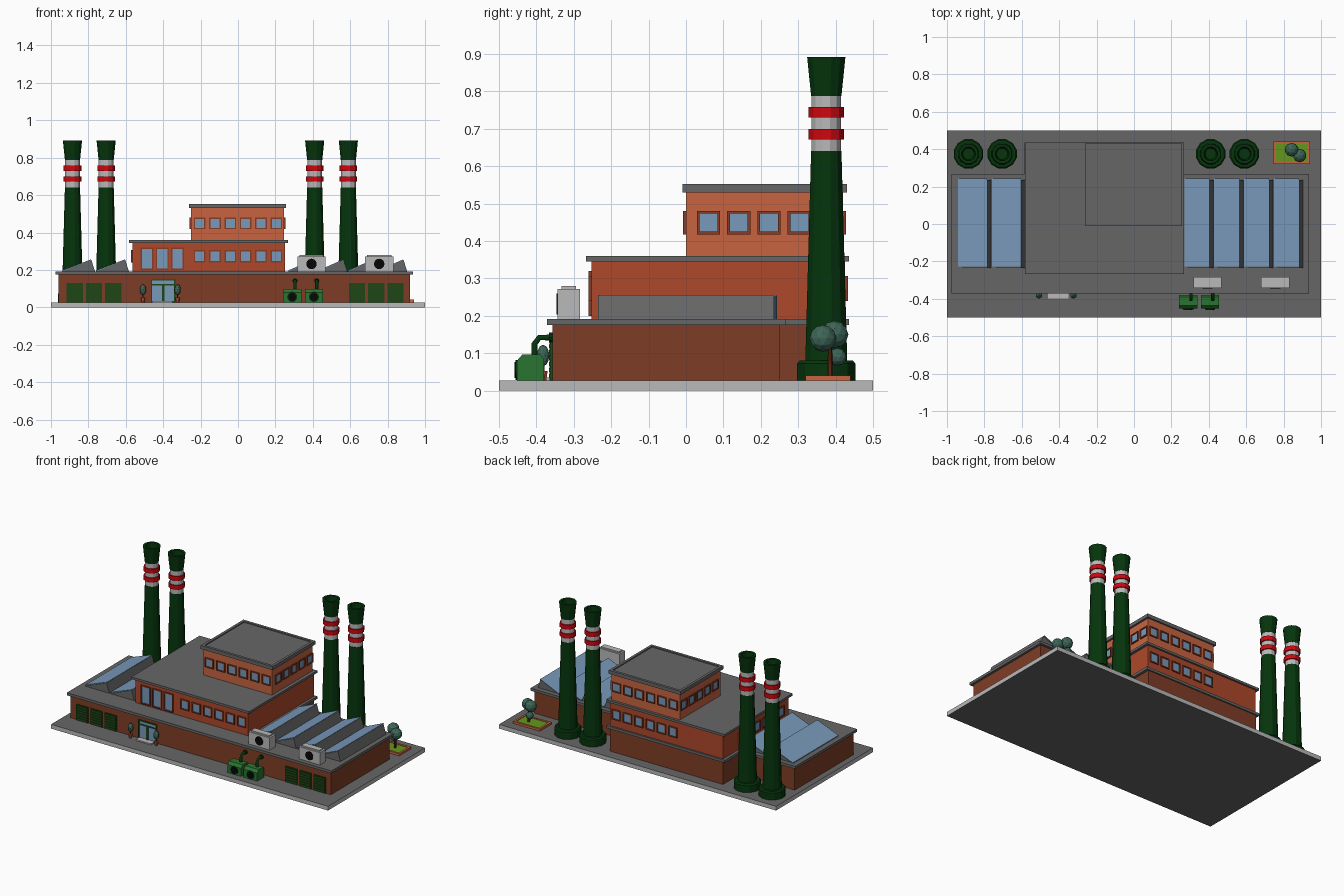
import bpy, bmesh, math
from mathutils import Vector

if "Cube" in bpy.data.objects:
    bpy.data.objects.remove(bpy.data.objects["Cube"])

def mat(name, r, g, b):
    m = bpy.data.materials.new(name)
    m.diffuse_color = [(c / 255) ** 2.2 for c in (r, g, b)] + [1]
    m.use_nodes = True
    m.node_tree.nodes["Principled BSDF"].inputs["Base Color"].default_value = m.diffuse_color
    return m

BRICK1 = mat("brick_dark", 126, 63, 42)
BRICK2 = mat("brick_mid", 172, 74, 46)
BRICK3 = mat("brick_light", 198, 100, 66)
FRAME = mat("window_frame", 135, 62, 42)
GLASS = mat("glass", 120, 152, 185)
ROOF = mat("roof_grey", 102, 102, 102)
LIGHT = mat("light_grey", 184, 184, 184)
GREEN = mat("dark_green", 14, 56, 20)
DOOR = mat("door_green", 36, 72, 28)
MACH = mat("machine_green", 46, 115, 52)
RED = mat("red", 205, 15, 22)
BLACK = mat("black", 15, 15, 15)
GRASS = mat("grass", 100, 150, 35)
LEAF = mat("leaf", 64, 102, 88)
WOOD = mat("wood", 90, 45, 25)

def finish(name, bm, m):
    bmesh.ops.recalc_face_normals(bm, faces=bm.faces)
    me = bpy.data.meshes.new(name)
    bm.to_mesh(me)
    bm.free()
    ob = bpy.data.objects.new(name, me)
    bpy.context.collection.objects.link(ob)
    me.materials.append(m)
    return ob

def boxes(name, m, items):
    """Several boxes (x0, x1, y0, y1, z0, z1) in one object."""
    bm = bmesh.new()
    for x0, x1, y0, y1, z0, z1 in items:
        vs = bmesh.ops.create_cube(bm, size=1)["verts"]
        for v in vs:
            v.co = Vector(((x0, x1)[v.co.x > 0], (y0, y1)[v.co.y > 0], (z0, z1)[v.co.z > 0]))
    return finish(name, bm, m)

def prism(name, m, pts, a, b, axis):
    """Extrude a 2D profile: axis 'y' uses (x,z), axis 'x' uses (y,z)."""
    to3 = (lambda p, t: (p[0], t, p[1])) if axis == "y" else (lambda p, t: (t, p[0], p[1]))
    bm = bmesh.new()
    r0, r1 = [[bm.verts.new(to3(p, t)) for p in pts] for t in (a, b)]
    bm.faces.new(r0)
    bm.faces.new(r1)
    for i in range(len(pts)):
        j = (i + 1) % len(pts)
        bm.faces.new((r0[i], r0[j], r1[j], r1[i]))
    return finish(name, bm, m)

def lathe(name, m, profile, x, y, n=12):
    """Turn a closed (r, z) profile around a vertical axis."""
    bm = bmesh.new()
    rings = [[bm.verts.new((x + r * math.cos(math.tau * (k + .5) / n), y + r * math.sin(math.tau * (k + .5) / n), z))
              for k in range(n)] for r, z in profile]
    for a, b in zip(rings, rings[1:]):
        for k in range(n):
            bm.faces.new((a[k], a[(k + 1) % n], b[(k + 1) % n], b[k]))
    bm.faces.new(rings[0])
    bm.faces.new(rings[-1])
    return finish(name, bm, m)

def ball(name, m, c, r, sz=1):
    bm = bmesh.new()
    bmesh.ops.create_icosphere(bm, subdivisions=2, radius=r)
    for v in bm.verts:
        v.co = Vector((v.co.x, v.co.y, v.co.z * sz)) + Vector(c)
    return finish(name, bm, m)

def wall_box(side, wall, u0, u1, d0, d1, z0, z1):
    """Box on a wall: u runs along the wall, d outward from it."""
    s = -1 if side in ("front", "left") else 1
    a, b = sorted((wall + s * d0, wall + s * d1))
    return (u0, u1, a, b, z0, z1) if side in ("front", "back") else (a, b, u0, u1, z0, z1)

def windows(name, side, wall, centres, w, z0, z1, frame=FRAME, t=.007):
    fr, gl = [], []
    for c in centres:
        a, b = c - w / 2, c + w / 2
        for u0, u1, p, q in ((a, a + t, z0, z1), (b - t, b, z0, z1),
                             (a + t, b - t, z0, z0 + t), (a + t, b - t, z1 - t, z1)):
            fr.append(wall_box(side, wall, u0, u1, -.004, .008, p, q))
        gl.append(wall_box(side, wall, a + t, b - t, -.004, .003, z0 + t, z1 - t))
    boxes(name + "_frames", frame, fr)
    boxes(name + "_glass", GLASS, gl)

def disc(name, m, x, z, y0, y1, r, n=16):
    pts = [(x + r * math.cos(math.tau * k / n), z + r * math.sin(math.tau * k / n)) for k in range(n)]
    return prism(name, m, pts, y0, y1, "y")

# Base slab: dark top and bottom, light kerb
slab = boxes("base_slab", ROOF, [(-1, 1, -.5, .5, 0, .027)])
slab.data.materials.append(LIGHT)
for p in slab.data.polygons:
    p.material_index = int(abs(p.normal.z) < .5)

# Three storeys and their roofs
boxes("ground_floor", BRICK1, [(-.96, .92, -.357, .25, .027, .176), (-.567, .25, .24, .428, .027, .176)])
boxes("ground_roof", ROOF, [(-.975, .935, -.372, .266, .175, .192), (-.585, .267, .266, .436, .175, .192)])
boxes("second_floor", BRICK2, [(-.565, .25, -.252, .425, .19, .346)])
boxes("second_roof", ROOF, [(-.583, .267, -.267, .436, .345, .36)])
boxes("third_floor", BRICK3, [(-.25, .245, 0, .42, .358, .532)])
X0, X1, Y0, Y1, T = -.262, .257, -.01, .43, .017
boxes("third_roof", ROOF, [(X0, X1, Y0, Y1, .53, .546),
      (X0, X1, Y0, Y0 + T, .546, .553), (X0, X1, Y1 - T, Y1, .546, .553),
      (X0, X0 + T, Y0 + T, Y1 - T, .546, .553), (X1 - T, X1, Y0 + T, Y1 - T, .546, .553)])

# Windows
row = [-.205 + .082 * i for i in range(6)]
side_row = [.06 + .081 * i for i in range(5)]
for side, w2, w3 in (("front", -.252, 0), ("back", .425, .42)):
    windows("second_" + side, side, w2, row, .062, .24, .306)
    windows("third_" + side, side, w3, row, .062, .418, .48)
for side, w in (("left", -.25), ("right", .245)):
    windows("third_" + side, side, w, side_row, .062, .418, .48)
windows("second_left", "left", -.565, [-.17 + .082 * i for i in range(6)], .062, .24, .306)
windows("tall_front", "front", -.252, [-.487, -.405, -.323], .068, .2, .32)

# Entrance and slatted gates
windows("entrance_doors", "front", -.357, [-.433, -.367], .066, .027, .125, DOOR)
windows("entrance_transom", "front", -.357, [-.4], .132, .118, .15, DOOR)
boxes("entrance_step", LIGHT, [(-.46, -.35, -.397, -.357, .027, .035)])
gates = []
for x in (-.873, -.77, -.667, .637, .739, .841):
    gates.append((x - .043, x + .043, -.362, -.35, .027, .13))
    gates += [(x - .04, x + .04, -.366, -.36, .034 + .016 * i, .044 + .016 * i) for i in range(6)]
boxes("gates", DOOR, gates)

# Potted shrubs
for i, x in enumerate((-.508, -.323)):
    lathe(f"shrub_pot_{i}", BRICK3, [(.009, .027), (.013, .052)], x, -.382, 8)
    lathe(f"shrub_stem_{i}", WOOD, [(.004, .05), (.004, .08)], x, -.382, 6)
    ball(f"shrub_leaves_{i}", LEAF, (x, -.382, .094), .017, 1.7)

# Sawtooth skylights
def sawtooth(name, start, width, count):
    for i in range(count):
        a = start + i * width
        b = a + width
        k = b - .02
        prism(f"{name}_tooth_{i}", ROOF, [(a, .19), (b, .19), (k, .254)], -.235, .235, "y")
        d = .062 / (k - a)
        prism(f"{name}_glass_{i}", GLASS, [(a + .004, .19 + .004 * d), (k - .002, .252), (k - .002, .256),
              (a + .004, .196 + .004 * d)], -.228, .243, "y")

sawtooth("left_skylight", -.945, .181, 2)
sawtooth("right_skylight", .265, .16, 4)

# Rooftop fan units
for i, x in enumerate((.393, .755)):
    boxes(f"roof_unit_{i}", LIGHT, [(x - .076, x + .076, -.343, -.284, .19, .272),
                                    (x - .065, x + .065, -.333, -.294, .272, .28)])
    disc(f"roof_fan_{i}", BLACK, x, .232, -.346, -.33, .028)

# Ground machines with vent pipes
prof = [(-.452, .027), (-.38, .027), (-.38, .085), (-.39, .097), (-.437, .097), (-.452, .08)]
for i, x in enumerate((.29, .406)):
    prism(f"machine_{i}", MACH, prof, x - .049, x + .049, "x")
    disc(f"machine_rim_{i}", GREEN, x, .055, -.456, -.44, .027)
    disc(f"machine_fan_{i}", BLACK, x, .055, -.459, -.45, .021)
    cu = bpy.data.curves.new(f"vent_pipe_{i}", "CURVE")
    cu.dimensions = "3D"
    cu.bevel_depth, cu.bevel_resolution, cu.use_fill_caps = .009, 1, True
    sp = cu.splines.new("POLY")
    path = [(-.405, .09), (-.405, .125), (-.392, .142), (-.355, .142)]
    sp.points.add(len(path) - 1)
    for p, (y, z) in zip(sp.points, path):
        p.co = (x + .015, y, z, 1)
    cu.materials.append(GREEN)
    bpy.context.collection.objects.link(bpy.data.objects.new(f"vent_pipe_{i}", cu))
    disc(f"pipe_flange_{i}", GREEN, x + .015, .142, -.366, -.355, .014, 10)

# Chimneys
for i, x in enumerate((-.885, -.705, .41, .59)):
    lathe(f"chimney_shaft_{i}", GREEN, [(.081, .027), (.081, .072), (.074, .08), (.058, .08), (.042, .64)], x, .375)
    lathe(f"chimney_band_{i}", LIGHT, [(.041, .64), (.041, .79)], x, .375)
    for j, z in enumerate((.672, .73)):
        lathe(f"chimney_ring_{i}_{j}", RED, [(.04, z), (.049, z), (.049, z + .028), (.04, z + .028)], x, .375)
    lathe(f"chimney_mouth_{i}", GREEN, [(.042, .788), (.053, .892), (.038, .892), (.03, .82)], x, .375)

# Garden bed with tree
boxes("bed_kerb", BRICK3, [(.747, .94, .32, .333, .027, .041), (.747, .94, .427, .44, .027, .041),
                           (.747, .76, .333, .427, .027, .041), (.927, .94, .333, .427, .027, .041)])
boxes("bed_grass", GRASS, [(.755, .932, .328, .432, .027, .037)])
lathe("tree_trunk", WOOD, [(.008, .03), (.005, .13)], .865, .385, 6)
for i, (c, r) in enumerate((((.886, .366, .14), .036), ((.843, .397, .15), .037), ((.845, .405, .09), .024))):
    ball(f"tree_leaves_{i}", LEAF, c, r)
